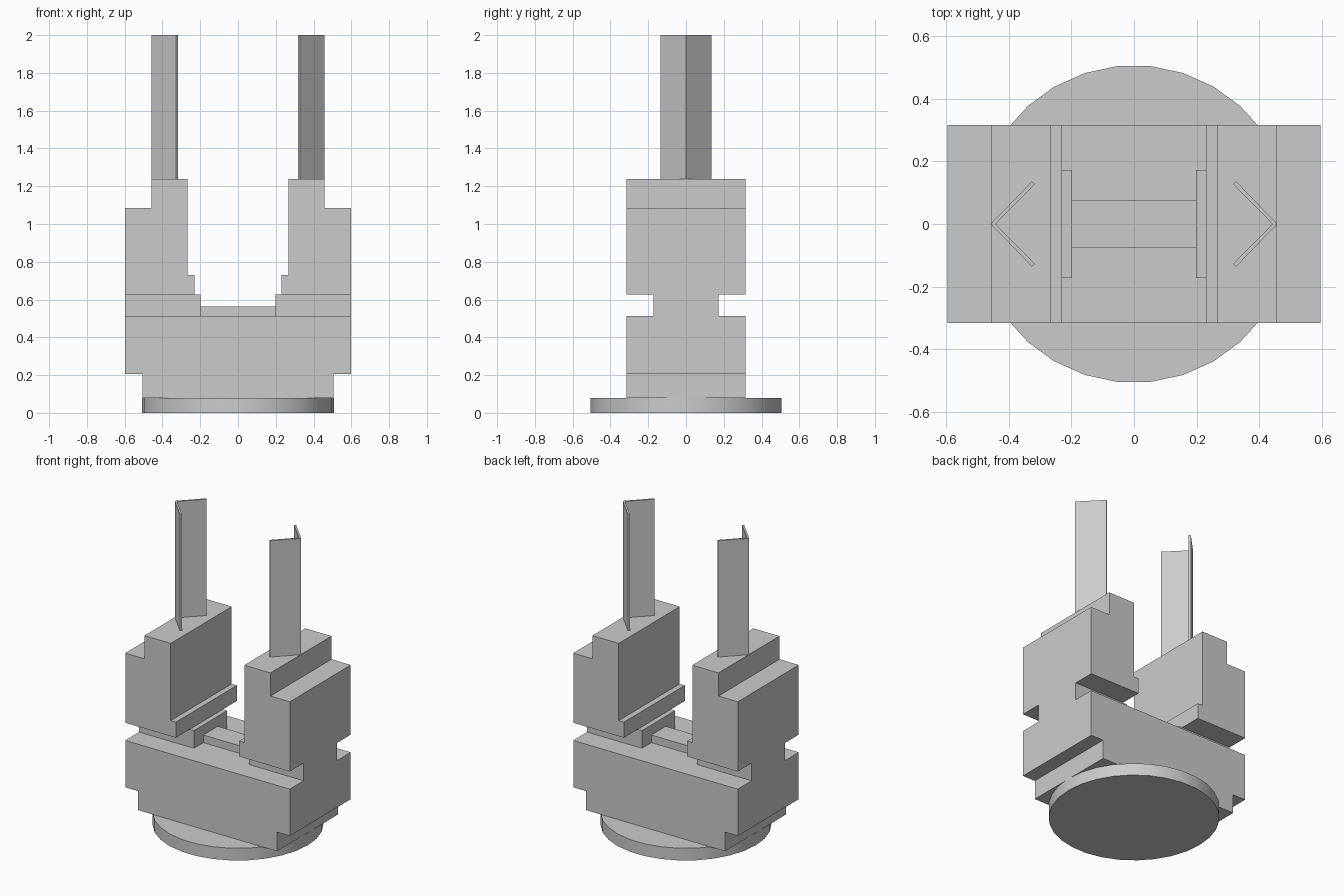
import bpy
import bmesh
from math import cos, sin, radians
from mathutils import Vector

if "Cube" in bpy.data.objects:
    bpy.data.objects.remove(bpy.data.objects["Cube"])

grey = bpy.data.materials.new("plain_grey")
grey.use_nodes = True
colour = (0.6, 0.6, 0.6, 1)
grey.diffuse_color = colour
grey.node_tree.nodes["Principled BSDF"].inputs["Base Color"].default_value = colour


def extrude(name, points, direction):
    """Solid made by sweeping a flat outline along a direction."""
    bm = bmesh.new()
    face = bm.faces.new([bm.verts.new(p) for p in points])
    swept = bmesh.ops.extrude_face_region(bm, geom=[face])["geom"]
    verts = [v for v in swept if isinstance(v, bmesh.types.BMVert)]
    bmesh.ops.translate(bm, verts=verts, vec=Vector(direction))
    bmesh.ops.recalc_face_normals(bm, faces=bm.faces)
    mesh = bpy.data.meshes.new(name)
    bm.to_mesh(mesh)
    bm.free()
    mesh.materials.append(grey)
    obj = bpy.data.objects.new(name, mesh)
    bpy.context.collection.objects.link(obj)
    return obj


def slab(name, outline, half_depth):
    """Front outline (x, z) swept through the depth."""
    return extrude(name, [(x, -half_depth, z) for x, z in outline],
                   (0, 2 * half_depth, 0))


def block(name, x0, x1, half_depth, z0, z1):
    return slab(name, [(x0, z0), (x1, z0), (x1, z1), (x0, z1)], half_depth)


# Round foot
radius, sides = 0.508, 30
ring = [radians(360 * i / sides) for i in range(sides)]
foot = extrude("round_foot", [(radius * cos(a), radius * sin(a), 0) for a in ring],
               (0, 0, 0.08))
bpy.context.view_layer.objects.active = foot
foot.select_set(True)
bpy.ops.object.shade_smooth_by_angle()

# Stepped base and the low bridge on it
half = [(0.505, 0.08), (0.505, 0.205), (0.597, 0.205), (0.597, 0.512)]
slab("stepped_base", half + [(-x, z) for x, z in reversed(half)], 0.316)
block("bridge", -0.2, 0.2, 0.075, 0.512, 0.562)

# Jaws, their necks and the angled blades, on both sides
jaw = [(0.597, 0.628), (0.597, 1.085), (0.457, 1.085), (0.457, 1.237),
       (0.267, 1.237), (0.267, 0.73), (0.23, 0.73), (0.23, 0.628)]
vee = [(0.459, 0), (0.327, 0.136), (0.317, 0.128), (0.443, 0),
       (0.317, -0.128), (0.327, -0.136)]
for side, s in (("left", 1), ("right", -1)):
    block(side + "_neck", s * 0.199, s * 0.597, 0.172, 0.512, 0.628)
    slab(side + "_jaw", [(s * x, z) for x, z in jaw], 0.316)
    extrude(side + "_blade", [(s * x, y, 1.237) for x, y in vee], (0, 0, 0.763))
